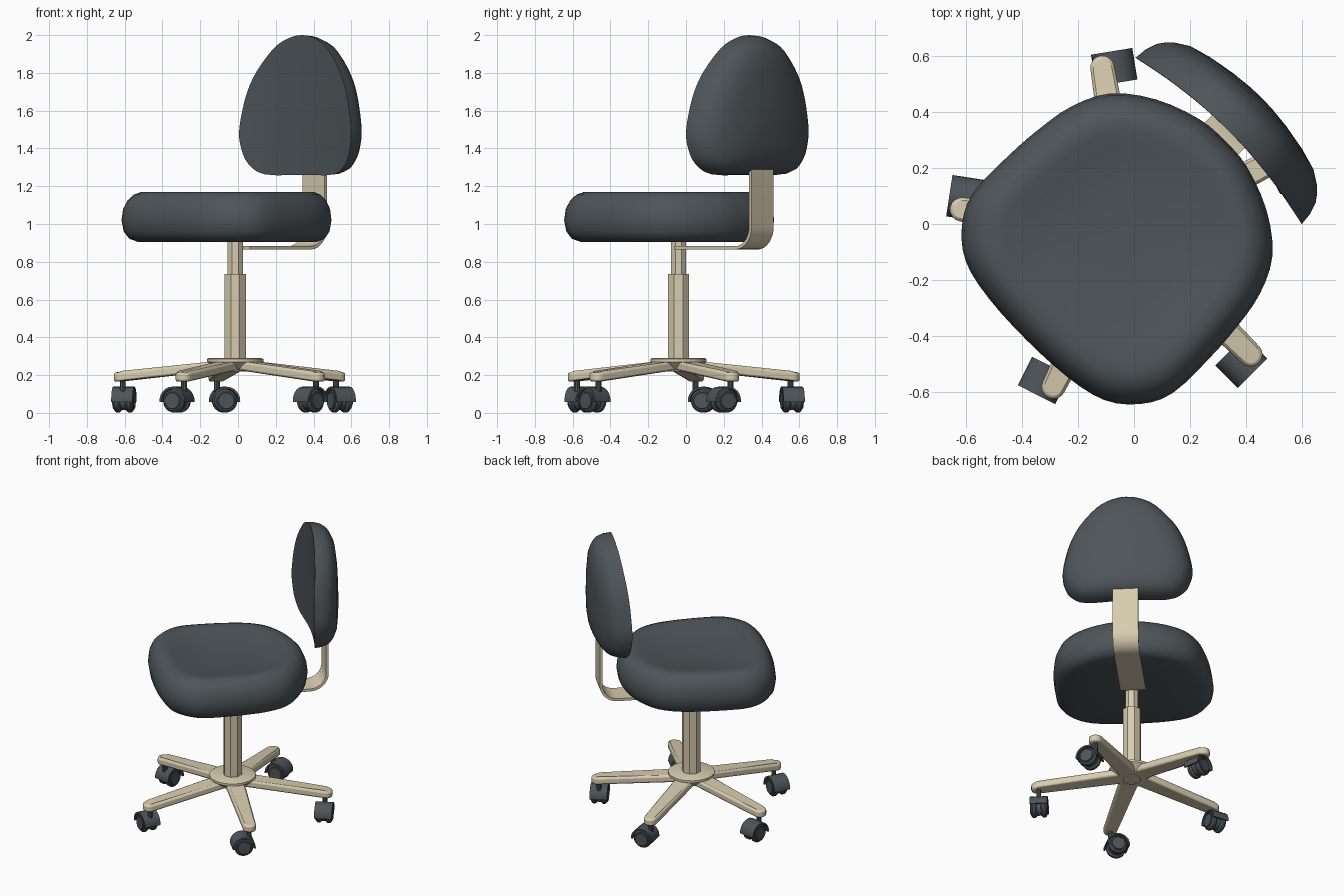
import bpy, bmesh, math
from mathutils import Vector, Matrix
from math import sin, cos, pi, radians

if "Cube" in bpy.data.objects:
    bpy.data.objects.remove(bpy.data.objects["Cube"])

CX, CY = -0.015, -0.04          # column axis


def material(name, rgb):
    m = bpy.data.materials.new(name)
    m.diffuse_color = (*rgb, 1)
    m.use_nodes = True
    m.node_tree.nodes["Principled BSDF"].inputs["Base Color"].default_value = m.diffuse_color
    return m


DARK = material("dark_fabric", (0.075, 0.09, 0.1))
TAN = material("tan_metal", (0.68, 0.6, 0.43))
TURN = Matrix.Rotation(radians(-45), 4, 'Z')   # seat and back face a corner


def loft(name, rings, mat, matrix=Matrix(), angle=40, closed=False, bevel=0):
    """Skin a stack of equal-length rings; cap the ends, or join them."""
    bm = bmesh.new()
    vs = [[bm.verts.new(matrix @ Vector(p)) for p in r] for r in rings]
    n = len(rings[0])
    pairs = list(zip(vs, vs[1:])) + ([(vs[-1], vs[0])] if closed else [])
    for a, b in pairs:
        for i in range(n):
            j = (i + 1) % n
            bm.faces.new((a[i], a[j], b[j], b[i]))
    if not closed:
        bm.faces.new(vs[0][::-1])
        bm.faces.new(vs[-1])
    bmesh.ops.recalc_face_normals(bm, faces=bm.faces)
    me = bpy.data.meshes.new(name)
    bm.to_mesh(me)
    bm.free()
    me.materials.append(mat)
    ob = bpy.data.objects.new(name, me)
    bpy.context.collection.objects.link(ob)
    if bevel:
        b = ob.modifiers.new("bevel", 'BEVEL')
        b.width, b.segments, b.limit_method = bevel, 2, 'ANGLE'
    bpy.ops.object.select_all(action='DESELECT')
    ob.select_set(True)
    bpy.context.view_layer.objects.active = ob
    bpy.ops.object.shade_smooth_by_angle(angle=radians(angle))
    return ob


def outline(half, sub=3):
    """Mirror a half outline and smooth it into a closed curve."""
    p = [Vector(q) for q in half] + [Vector((-a, b)) for a, b in half[-2:0:-1]]
    n, out = len(p), []
    for i in range(n):
        a, b, c, d = (p[(i + k) % n] for k in (-1, 0, 1, 2))
        for s in range(sub):
            t = s / sub
            out.append(0.5 * (2 * b + (c - a) * t + (2 * a - 5 * b + 4 * c - d) * t * t
                              + (3 * b - a - 3 * c + d) * t ** 3))
    return out


def lathe(name, profile, mat, sides, matrix, angle=30):
    rings = [[(r * cos(2 * pi * (i + .5) / sides), r * sin(2 * pi * (i + .5) / sides), z)
              for i in range(sides)] for r, z in profile]
    return loft(name, rings, mat, matrix, angle)


# Seat cushion: rounded rim with a shallow dish on top
plan = outline([(0, -.565), (.2, -.555), (.35, -.52), (.45, -.44), (.505, -.33), (.51, -.15),
                (.5, 0), (.475, .14), (.41, .27), (.28, .37), (.12, .43), (0, .44)])
section = [(.4, .905), (.85, .905), (.93, .922), (.98, .96), (1, 1.02), (.985, 1.08),
           (.945, 1.125), (.89, 1.155), (.82, 1.17), (.74, 1.168), (.62, 1.155),
           (.4, 1.14), (.15, 1.135)]
loft("seat", [[(.02 + p.x * s, -.06 + (p.y + .06) * s, z) for p in plan]
              for s, z in section], DARK, TURN)

# Backrest: curved front, sharp rim, domed rear
face = outline([(0, 1.26), (.26, 1.263), (.365, 1.32), (.407, 1.4), (.42, 1.48), (.405, 1.58),
                (.37, 1.7), (.31, 1.81), (.2, 1.93), (.1, 1.983), (0, 2.0)])
section = [(.15, 0), (.4, 0), (.7, 0), (1, 0), (.99, .045), (.955, .085), (.91, .107),
           (.86, .123), (.74, .145), (.55, .155), (.32, .162), (.12, .166)]
rings = []
for s, d in section:
    rings.append([(.004 + p.x * s, .475 - .29 * (p.x * s) ** 2 + d, 1.6 + (p.y - 1.6) * s)
                  for p in face])
loft("backrest", rings, DARK, TURN)

# Bent strip joining seat and backrest
bend = .12
path = [(0, .865, 0)] + [(.578 - bend + bend * sin(a), .865 + bend - bend * cos(a), a)
                         for a in (pi / 2 * k / 8 for k in range(9))] + [(.578, 1.32, pi / 2)]
t = .018
loft("back_bracket", [[(.005 + sx * .083, v - h * sin(a), z + h * cos(a))
                       for sx, h in ((-1, 0), (1, 0), (1, t), (-1, t))]
                      for v, z, a in path], TAN, TURN)

# Column and hub
AXIS = Matrix.Translation((CX, CY, 0))
lathe("column_rod", [(.044, .7), (.044, .91)], TAN, 8, AXIS)
lathe("column_sleeve", [(.061, .22), (.061, .735)], TAN, 8, AXIS)
lathe("hub_disc", [(.1, .225), (.15, .27), (.15, .285), (.14, .29)], TAN, 24, AXIS)


# Base legs and casters
def leg_plan():
    tip = [(.607 + .043 * cos(a), .043 * sin(a)) for a in
           (-pi / 2 + pi * k / 8 for k in range(9))]
    return [(0, -.062), (.1, -.06)] + tip + [(.1, .06), (0, .062)]


def slope(r):
    return .285 - .07 * min(r, .6) / .6


def disc(name, r, y0, y1, m, chamfer):
    flip = m @ Matrix.Rotation(radians(-90), 4, 'X')
    lathe(name, [(r - chamfer, y0), (r, y0 + chamfer), (r, y1 - chamfer), (r - chamfer, y1)],
          DARK, 20, flip)


for k in range(5):
    ang = radians(27.3 + 72 * k)
    m = AXIS @ Matrix.Rotation(ang, 4, 'Z')
    shape = leg_plan()
    loft(f"base_leg_{k}", [[(x, y, slope(x) - .05) for x, y in shape],
                           [(x, y, slope(x)) for x, y in shape]], TAN, m, bevel=.012)
    stem = m @ Matrix.Translation((.602, 0, 0))
    lathe(f"caster_stem_{k}", [(.016, .08), (.016, .175)], DARK, 10, stem)
    # Caster trails sideways from its stem; local x runs along the rolling direction
    c = stem @ Matrix.Rotation(radians(-90), 4, 'Z') @ Matrix.Translation((.042, 0, .064))
    for side in (-1, 1):
        y0, y1 = sorted((side * .014, side * .05))
        disc(f"caster_wheel_{k}_{side}", .062, y0, y1, c, .01)
        y0, y1 = sorted((side * .045, side * .057))
        disc(f"caster_cap_{k}_{side}", .045, y0, y1, c, .003)
    disc(f"caster_web_{k}", .05, -.016, .016, c, .003)
    arc = [radians(-5 + 190 * i / 12) for i in range(13)]
    loft(f"caster_hood_{k}", [[(r * cos(a), y, r * sin(a)) for r, y in
                               ((.064, -.057), (.075, -.057), (.075, .057), (.064, .057))]
                              for a in arc], DARK, c)
